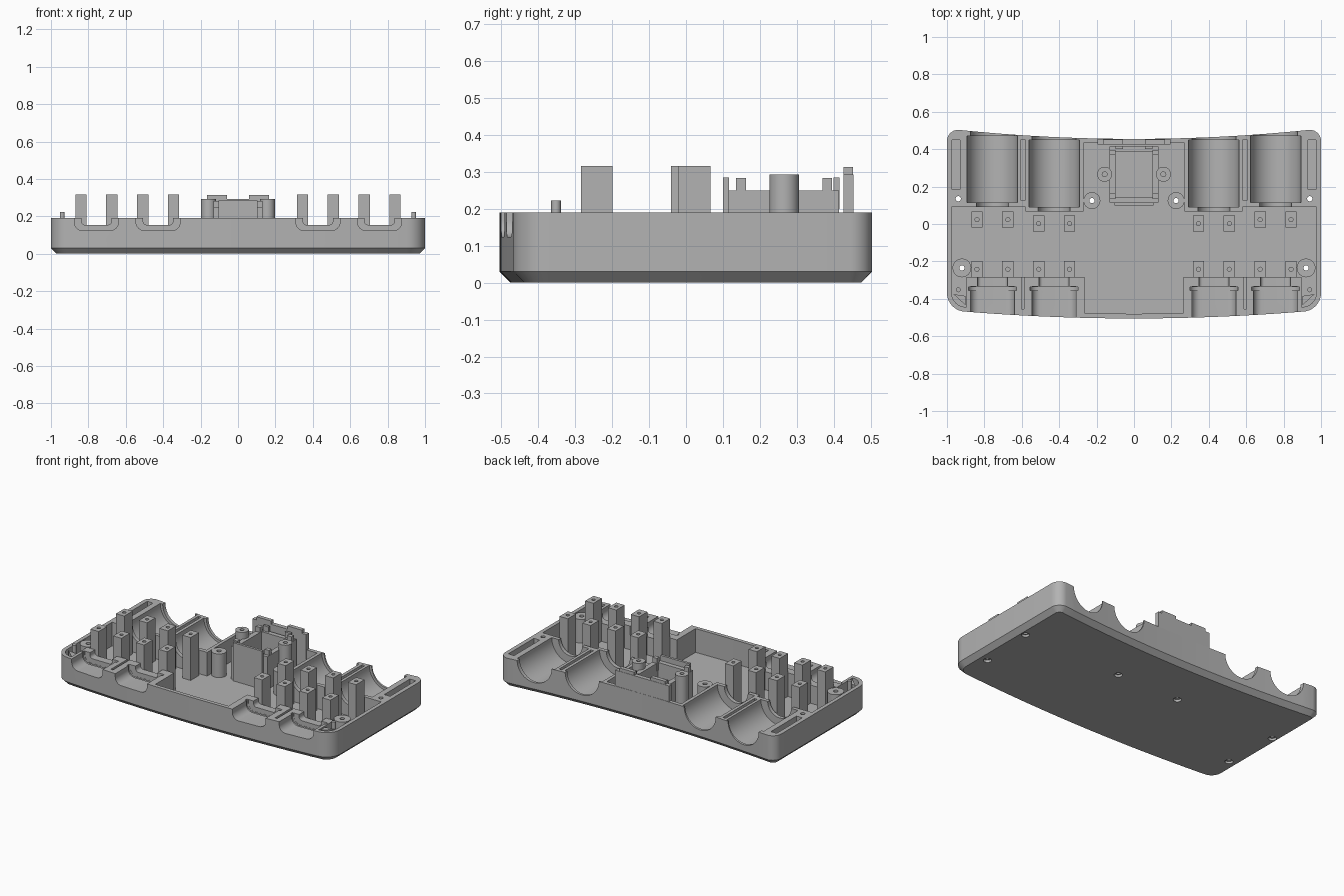
import bpy, bmesh, math
from mathutils import Matrix

if "Cube" in bpy.data.objects:
    bpy.data.objects.remove(bpy.data.objects["Cube"])

FLOOR, RIM = 0.035, 0.19
SOCKETS = ((0.757, 0.47, 0.115, 0.023), (0.427, 0.45, 0.092, 0.002))  # x, back y, front y, post y

grey = bpy.data.materials.new("light_grey")
grey.diffuse_color = (0.45, 0.45, 0.45, 1)
grey.use_nodes = True
grey.node_tree.nodes["Principled BSDF"].inputs["Base Color"].default_value = grey.diffuse_color


def finish(bm, name):
    bmesh.ops.recalc_face_normals(bm, faces=bm.faces)
    me = bpy.data.meshes.new(name)
    bm.to_mesh(me)
    bm.free()
    me.materials.append(grey)
    ob = bpy.data.objects.new(name, me)
    bpy.context.collection.objects.link(ob)
    return ob


def loft(name, rings):
    """Closed solid through rings of equal point count."""
    bm = bmesh.new()
    vs = [[bm.verts.new(p) for p in r] for r in rings]
    n = len(vs[0])
    for a, b in zip(vs, vs[1:]):
        for i in range(n):
            bm.faces.new((a[i], a[(i + 1) % n], b[(i + 1) % n], b[i]))
    bm.faces.new(vs[0][::-1])
    bm.faces.new(vs[-1])
    return finish(bm, name)


def box(name, x0, x1, y0, y1, z0, z1):
    r = ((x0, y0), (x1, y0), (x1, y1), (x0, y1))
    return loft(name, [[(x, y, z) for x, y in r] for z in (z0, z1)])


def rod(name, x, y, z0, z1, r, r2=None, n=32):
    """Upright cylinder or cone."""
    ring = [(math.cos(i * math.tau / n), math.sin(i * math.tau / n)) for i in range(n)]
    return loft(name, [[(x + c * q, y + s * q, z) for c, s in ring]
                       for z, q in ((z0, r), (z1, r2 or r))])


def barrel(name, x, y0, y1, r, n=64):
    """Cylinder lying along y, centred at rim height."""
    return loft(name, [[(x + r * math.cos(i * math.tau / n), y, RIM + r * math.sin(i * math.tau / n))
                        for i in range(n)] for y in (y0, y1)])


def trough(name, x, y0, y1, hw, depth, rad):
    """U shaped channel cutter along y with rounded lower corners."""
    prof = [(-hw, 0.4), (hw, 0.4)]
    for sx, a0 in ((1, 0), (-1, -90)):
        for i in range(9):
            a = math.radians(a0 - i * 90 / 8)
            prof.append((sx * (hw - rad) + rad * math.cos(a), RIM - depth + rad + rad * math.sin(a)))
    return loft(name, [[(x + u, y, z) for u, z in prof] for y in (y0, y1)])


def boolean(ob, tools, op='DIFFERENCE'):
    """Apply cutters one by one and discard them."""
    for t in tools:
        m = ob.modifiers.new("cut", 'BOOLEAN')
        m.operation, m.object, m.solver = op, t, 'EXACT'
    bpy.context.view_layer.update()
    me = bpy.data.meshes.new_from_object(ob.evaluated_get(bpy.context.evaluated_depsgraph_get()))
    ob.modifiers.clear()
    ob.data = me
    for t in tools:
        bpy.data.objects.remove(t)


def outline(d, z):
    """Curved tray outline inset by d: hollow back edge, bowed front edge."""
    back = lambda x: 0.455 + 0.055 * x * x - d
    front = lambda x: -0.505 + 0.045 * x * x + d
    rb, rf = 0.06, 0.1
    half = []
    for i in range(9):  # front corner
        a = math.radians(-90 + i * 90 / 8)
        half.append((1 - rf + (rf - d) * math.cos(a), front(1 - rf) - d + rf + (rf - d) * math.sin(a)))
    for i in range(9):  # back corner
        a = math.radians(i * 90 / 8)
        half.append((1 - rb + (rb - d) * math.cos(a), back(1 - rb) + d - rb + (rb - d) * math.sin(a)))
    for i in range(1, 12):  # back edge
        x = (1 - rb) * (1 - i / 12)
        half.append((x, back(x)))
    left = [(-x, y) for x, y in half[::-1]]
    mid = [(0, back(0))]
    fr = [((1 - rf) * k / 12, front((1 - rf) * k / 12)) for k in range(-11, 12)]
    return [(x, y, z) for x, y in half + mid + left + fr]


# Tray body with chamfered underside
tray = loft("tray", [outline(0.03, 0), outline(0, 0.03), outline(0, RIM)])

# Cavity, leaving solid socket blocks and screw bosses standing
cavity = loft("cavity", [outline(0.025, FLOOR), outline(0.025, 0.4)])
keep = []
SCREWS = ((0.225, 0.125, 0.045), (0.92, -0.235, 0.05), (0.94, 0.135, 0.045))
for s in (-1, 1):
    def sbox(x0, x1, y0, y1, z0=0.0, z1=0.5):
        return box("block", *sorted((s * x0, s * x1)), y0, y1, z0, z1)
    keep += [sbox(0.58, 1.1, 0.09, 0.7), sbox(0.27, 0.5801, 0.066, 0.7),
             sbox(0.265, 0.895, -0.7, -0.283)]
    keep += [rod("boss", s * x, y, 0, 0.5, r) for x, y, r in SCREWS]
boolean(cavity, keep)
boolean(tray, [cavity])

# Sockets, slots and screw holes cut from the tray
cuts = []
for s in (-1, 1):
    for x, yb, yf, _ in SOCKETS:
        cuts += [barrel("socket", s * x, yf, yb, 0.135),
                 barrel("neck", s * x, 0.0, yf + 0.01, 0.085),
                 barrel("opening", s * x, yb - 0.01, 0.7, 0.118),
                 trough("front_channel", s * x, -0.7, -0.335, 0.118, 0.066, 0.045),
                 trough("front_collar", s * x, -0.355, -0.336, 0.128, 0.072, 0.045),
                 trough("front_shelf", s * x, -0.34, -0.2, 0.08, 0.036, 0.02)]
    for x0, x1, y0, y1 in ((0.583, 0.603, 0.125, 0.452), (0.587, 0.602, -0.455, -0.27),
                           (0.93, 0.972, 0.185, 0.45)):
        cuts.append(box("slot", *sorted((s * x0, s * x1)), y0, y1, 0.06, 0.4))
    for x, y, r in SCREWS:
        cuts += [rod("screw_hole", s * x, y, -0.1, 0.4, 0.014),
                 rod("countersink", s * x, y, -0.01, 0.015, 0.024)]
boolean(tray, cuts)

# Terminal posts with a pilot hole in each top
for s in (-1, 1):
    for x, _, _, yp in SOCKETS:
        for y in (yp, -0.242):
            for dx in (-0.0825, 0.0825):
                px = s * x + dx
                post = box("terminal_post", px - 0.03, px + 0.03, y - 0.043, y + 0.043, FLOOR - 0.005, 0.316)
                boolean(post, [rod("pilot", px, y, 0.22, 0.4, 0.011, n=16)])

# Raised back wall with two tabs
box("back_wall", -0.195, 0.195, 0.426, 0.454, FLOOR, 0.293)
for s in (-1, 1):
    box("back_tab", *sorted((s * 0.06, s * 0.165)), 0.426, 0.452, 0.29, 0.314)

# Central module holder: hollow frame with raised clips
frame = box("module_frame", -0.132, 0.132, 0.115, 0.415, FLOOR - 0.005, 0.25)
boolean(frame, [box("well", -0.1, 0.1, 0.145, 0.385, FLOOR, 0.4)])
box("module_front_plate", -0.105, 0.105, 0.1, 0.116, FLOOR - 0.005, 0.285)
for s in (-1, 1):
    for y0, y1 in ((0.135, 0.162), (0.369, 0.395)):
        box("corner_clip", *sorted((s * 0.098, s * 0.13)), y0, y1, 0.2, 0.283)
    box("back_clip", *sorted((s * 0.06, s * 0.1)), 0.4, 0.416, 0.2, 0.285)
    # Tall standoffs beside the holder
    st = rod("standoff", s * 0.157, 0.266, FLOOR - 0.005, 0.293, 0.04)
    boolean(st, [rod("bore", s * 0.157, 0.266, 0.15, 0.4, 0.013)])
    # Small pegs and corner gussets near the front corners
    rod("front_peg", s * 0.94, -0.352, FLOOR, 0.222, 0.013, n=16)
    loft("corner_gusset", [[(s * x, y, z) for x, y in ((0.9, -0.385), (0.965, -0.375), (0.9, -0.435))]
                           for z in (FLOOR, 0.185)])

# Smooth curved faces, keep crisp edges
bpy.ops.object.select_all(action='DESELECT')
for ob in bpy.context.scene.objects:
    ob.select_set(True)
bpy.context.view_layer.objects.active = tray
bpy.ops.object.shade_smooth_by_angle(angle=math.radians(30))
